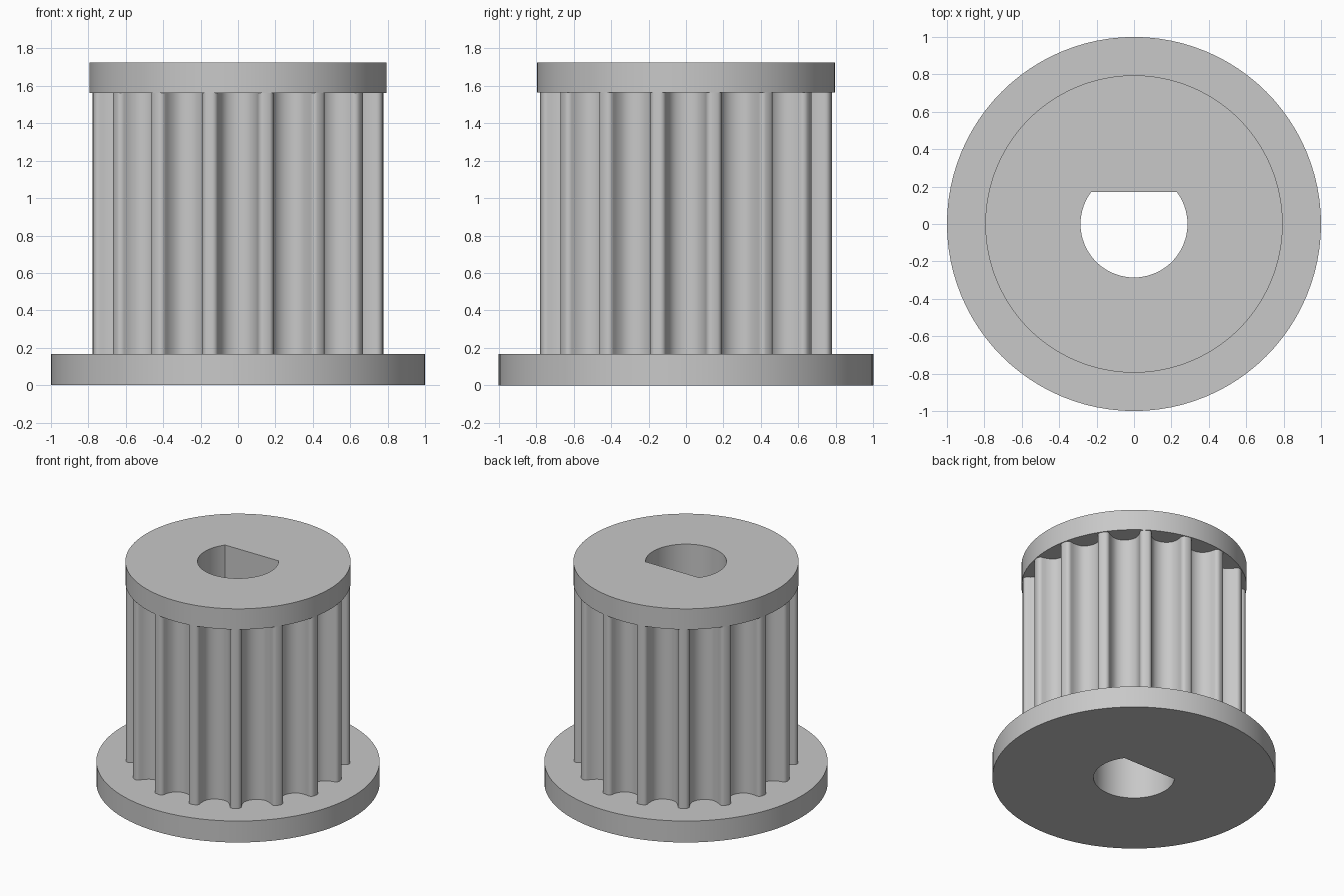
import bpy, bmesh, math

cube = bpy.data.objects.get("Cube")
if cube:
    bpy.data.objects.remove(cube, do_unlink=True)

TEETH = 16
BODY_R, TOP_R, BASE_R = 0.79, 0.795, 1.0
BORE_R, BORE_FLAT = 0.286, 0.17
Z_BASE, Z_RIM, Z_TOP = 0.167, 1.563, 1.724

grey = bpy.data.materials.new("plain_grey")
grey.use_nodes = True
grey.diffuse_color = (0.58, 0.58, 0.58, 1)
grey.node_tree.nodes["Principled BSDF"].inputs["Base Color"].default_value = grey.diffuse_color


def circle(r, n=96):
    return [(r * math.cos(math.tau * i / n), r * math.sin(math.tau * i / n)) for i in range(n)]


def d_bore():
    # Round hole closed by a flat chord on the +y side
    a = math.asin(BORE_FLAT / BORE_R)
    start, sweep, n = math.pi - a, math.pi + 2 * a, 48
    return [(BORE_R * math.cos(start + sweep * i / n), BORE_R * math.sin(start + sweep * i / n))
            for i in range(n + 1)]


def toothed_outline():
    # Half groove section: (half width, depth), with rounded tip and bowl
    half = [(.1377, 0), (.127, .0018), (.1179, .0068), (.1112, .0144), (.1077, .0239),
            (.103, .0448), (.0954, .0649), (.0851, .084), (.0721, .1017), (.056, .1133),
            (.0382, .1216), (.0194, .1265), (0, .1282)]
    groove = [(-w, d) for w, d in half] + half[-2::-1]
    rim = math.sqrt(BODY_R ** 2 - half[0][0] ** 2)
    pts = []
    for k in range(TEETH):
        c, s = math.cos(math.tau * k / TEETH), math.sin(math.tau * k / TEETH)
        for t, d in groove:
            r = rim - d
            pts.append((r * c - t * s, r * s + t * c))
    return pts


def build(name, outer, z0, z1, lower=None, upper=None):
    """Bored ring from z0 to z1; lower and upper are the inner outlines of its end faces."""
    bm = bmesh.new()

    def ring(pts, z):
        vs = [bm.verts.new((x, y, z)) for x, y in pts]
        return [bm.edges.new((v, vs[(i + 1) % len(vs)])) for i, v in enumerate(vs)], vs

    def wall(a, b, inward=False):
        for i in range(len(a)):
            j = (i + 1) % len(a)
            quad = (a[i], a[j], b[j], b[i])
            bm.faces.new(quad[::-1] if inward else quad)

    out = [ring(outer, z) for z in (z0, z1)]
    hole = [ring(bore, z) for z in (z0, z1)]
    # End faces
    for level, inner, z, up in ((0, lower, z0, -1), (1, upper, z1, 1)):
        if inner:
            edges = hole[level][0] if inner is bore else ring(inner, z)[0]
            filled = bmesh.ops.triangle_fill(bm, use_beauty=True, use_dissolve=False,
                                             edges=out[level][0] + edges, normal=(0, 0, up))
            for f in filled["geom"]:
                if isinstance(f, bmesh.types.BMFace):
                    f.normal_update()
                    if f.normal.z * up < 0:
                        f.normal_flip()
    # Outer wall and bore wall
    wall(out[0][1], out[1][1])
    wall(hole[0][1], hole[1][1], inward=True)

    mesh = bpy.data.meshes.new(name)
    bm.to_mesh(mesh)
    bm.free()
    mesh.materials.append(grey)
    obj = bpy.data.objects.new(name, mesh)
    bpy.context.collection.objects.link(obj)
    bpy.ops.object.select_all(action="DESELECT")
    obj.select_set(True)
    bpy.context.view_layer.objects.active = obj
    bpy.ops.object.shade_smooth_by_angle(angle=math.radians(30))


bore = d_bore()
teeth = toothed_outline()

build("base_flange", circle(BASE_R), 0, Z_BASE, lower=bore, upper=teeth)
build("toothed_body", teeth, Z_BASE, Z_RIM)
build("top_flange", circle(TOP_R), Z_RIM, Z_TOP, lower=teeth, upper=bore)
